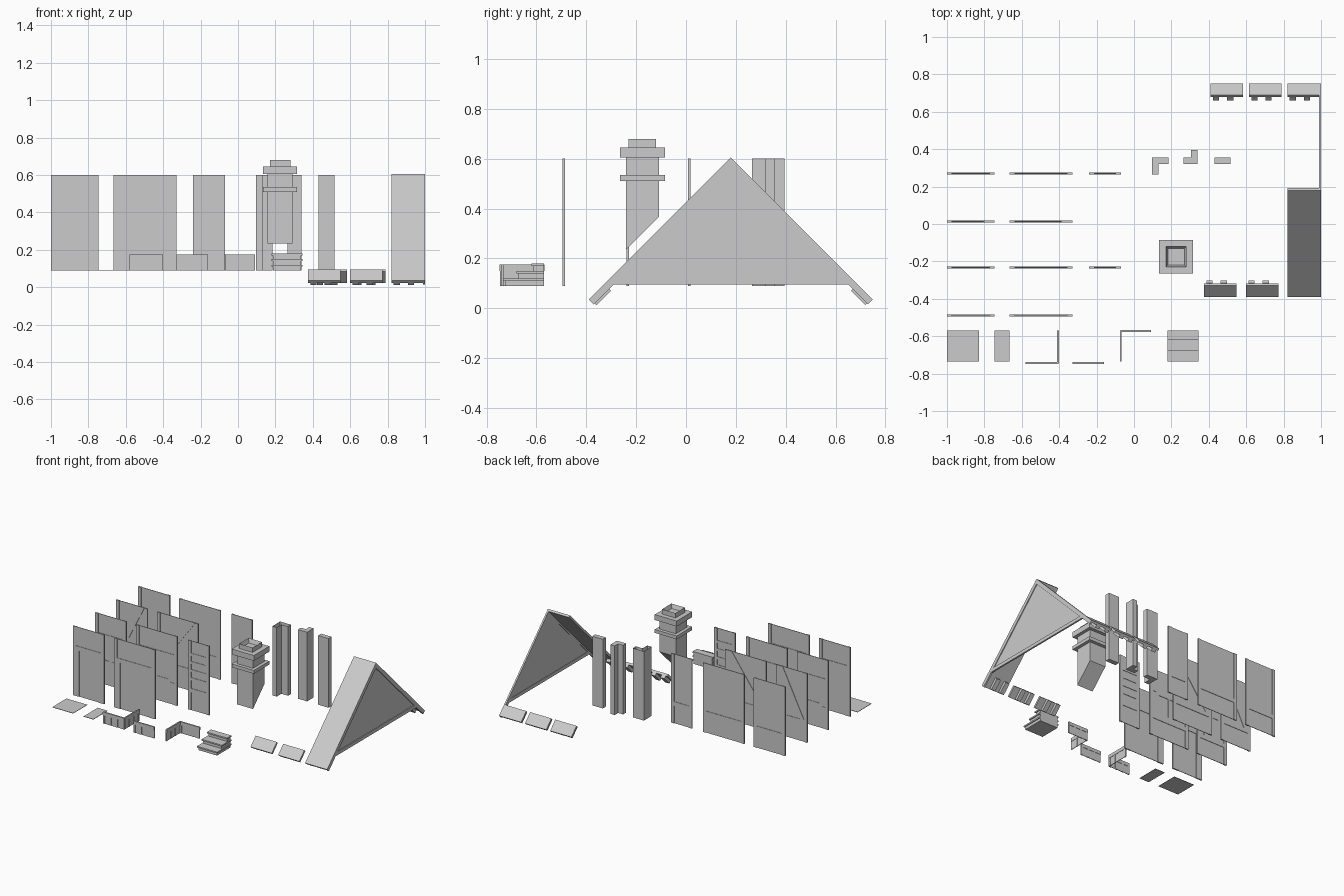
import bpy, bmesh, math
from mathutils import Matrix, Vector

old = bpy.data.objects.get("Cube")
if old:
    bpy.data.objects.remove(old)

grey = bpy.data.materials.new("plain grey")
grey.use_nodes = True
tone = (0.6, 0.6, 0.6, 1)
grey.diffuse_color = tone
grey.node_tree.nodes["Principled BSDF"].inputs["Base Color"].default_value = tone


def finish(bm, name):
    bmesh.ops.recalc_face_normals(bm, faces=bm.faces)
    mesh = bpy.data.meshes.new(name)
    bm.to_mesh(mesh)
    bm.free()
    mesh.materials.append(grey)
    ob = bpy.data.objects.new(name, mesh)
    bpy.context.collection.objects.link(ob)
    return ob


def box(bm, x, y, z):
    """Add a box from (low, high) ranges."""
    size = [b - a for a, b in (x, y, z)]
    mid = [(a + b) / 2 for a, b in (x, y, z)]
    m = Matrix.Translation(mid) @ Matrix.Diagonal((*size, 1))
    return bmesh.ops.create_cube(bm, size=1, matrix=m)["verts"]


def prism(bm, points, depth, place, cap_end=True):
    """Extrude an outline; place(u, v, w) maps it into the scene."""
    a = [bm.verts.new(place(u, v, depth[0])) for u, v in points]
    b = [bm.verts.new(place(u, v, depth[1])) for u, v in points]
    n = len(points)
    for i in range(n):
        j = (i + 1) % n
        bm.faces.new((a[i], a[j], b[j], b[i]))
    bm.faces.new(a[::-1])
    if cap_end:
        bm.faces.new(b)


def along_x(u, v, w):
    return (w, u, v)


def along_z(u, v, w):
    return (u, v, w)


FLOOR, TOP = 0.09, 0.6
SILL, HEAD = (0.22, 0.25), (0.43, 0.46)
POST = 0.025


# Timber framed wall panels
def wall(name, x0, x1, y, style):
    bm = bmesh.new()
    panel, trim = (y - 0.002, y + 0.002), (y - 0.005, y + 0.005)
    box(bm, (x0, x1), panel, (FLOOR, TOP))
    box(bm, (x0, x0 + POST), trim, (FLOOR, TOP))
    box(bm, (x1 - POST, x1), trim, (FLOOR, TOP))
    a, b = x0 + POST, x1 - POST
    if style == "door":
        box(bm, (a, b), trim, HEAD)
        box(bm, (a, a + POST), trim, (FLOOR, HEAD[0]))
        box(bm, (b - POST, b), trim, (FLOOR, HEAD[0]))
    else:
        box(bm, (a, b), trim, SILL)
    if style == "window":
        box(bm, (a, b), trim, HEAD)
        c, d, mid = a + 0.03, b - 0.03, (a + b) / 2
        for s in (c, d - 0.02):
            box(bm, (s, s + 0.02), trim, (SILL[1], HEAD[0]))
        for z in (SILL[1], HEAD[0] - 0.02):
            box(bm, (c + 0.02, d - 0.02), trim, (z, z + 0.02))
        box(bm, (mid - 0.006, mid + 0.006), trim, (SILL[1] + 0.02, HEAD[0] - 0.02))
    if style == "brace":
        lo, hi, w = SILL[1], TOP, 0.03
        prism(bm, [(a, lo), (a + w, lo), (b, hi), (b - w, hi)], trim,
              lambda u, v, t: (u, t, v))
    if style == "slats":
        for z in (0.31, 0.37, 0.43, 0.49):
            box(bm, (a, b), trim, (z, z + 0.02))
    finish(bm, name)


columns = {"short": (-1, -0.745), "long": (-0.665, -0.33), "narrow": (-0.24, -0.07)}
rows = [("plain", 0.27), ("brace", 0.013), ("window", -0.233), ("door", -0.49)]
for style, y in rows:
    for width, (x0, x1) in columns.items():
        if width == "narrow":
            if style in ("plain", "window"):
                wall(f"narrow_wall_{style}", x0, x1, y,
                     "slats" if style == "window" else "plain")
        else:
            wall(f"{width}_wall_{style}", x0, x1, y, style)

# Corner and straight pillars
inner = [(0.095, 0.265), (0.13, 0.265), (0.13, 0.32), (0.185, 0.32),
         (0.185, 0.355), (0.095, 0.355)]
outer = [(0.265, 0.32), (0.34, 0.32), (0.34, 0.395), (0.305, 0.395),
         (0.305, 0.355), (0.265, 0.355)]
straight = [(0.43, 0.32), (0.515, 0.32), (0.515, 0.355), (0.43, 0.355)]
for name, shape in (("inner", inner), ("outer", outer), ("straight", straight)):
    bm = bmesh.new()
    prism(bm, shape, (FLOOR, TOP), along_z, cap_end=name != "inner")
    finish(bm, name + "_pillar")

# Floor plates
for name, x in (("wide_floor", (-1, -0.83)), ("narrow_floor", (-0.745, -0.665))):
    bm = bmesh.new()
    box(bm, x, (-0.735, -0.57), (FLOOR, FLOOR + 0.003))
    finish(bm, name)


# Porch railings
def railing(name, runs):
    bm = bmesh.new()
    for axis, a, b, c in runs:
        def part(lo, hi, half, z):
            r, t = (lo, hi), (c - half, c + half)
            box(bm, *((r, t) if axis == "x" else (t, r)), z)
        part(a, b, 0.002, (FLOOR, 0.15))
        part(a, b, 0.005, (0.15, 0.175))
        for i in range(4):
            s = a + (b - a - 0.015) * i / 3
            part(s, s + 0.015, 0.004, (FLOOR, 0.15))
    finish(bm, name)


railing("left_corner_railing", [("x", -0.58, -0.405, -0.743), ("y", -0.743, -0.57, -0.407)])
railing("straight_railing", [("x", -0.33, -0.16, -0.743)])
railing("right_corner_railing", [("y", -0.735, -0.57, -0.071), ("x", -0.071, 0.09, -0.573)])

# Steps with overhanging treads
bm = bmesh.new()
for i, front in enumerate((-0.735, -0.68, -0.62)):
    z = FLOOR + 0.03 * i
    box(bm, (0.187, 0.338), (front + 0.008, -0.57), (z, z + 0.02))
    box(bm, (0.18, 0.345), (front, -0.57), (z + 0.02, z + 0.03))
finish(bm, "porch_steps")

# Chimney, hollow at the top and cut to the roof pitch below
bm = bmesh.new()
cx, cy = 0.225, -0.175


def chimney_block(half, z0, z1):
    return box(bm, (cx - half, cx + half), (cy - half, cy + half), (z0, z1))


for v in chimney_block(0.066, 0.235, 0.61):
    if v.co.z < 0.3 and v.co.y > cy:
        v.co.z += 0.132
chimney_block(0.09, 0.51, 0.535)
chimney_block(0.09, 0.605, 0.645)
chimney_block(0.055, 0.64, 0.68)
bm.faces.ensure_lookup_table()
rim = max(bm.faces, key=lambda f: f.calc_center_median().z)
bmesh.ops.inset_region(bm, faces=[rim], thickness=0.016)
bmesh.ops.translate(bm, verts=rim.verts, vec=(0, 0, -0.03))
finish(bm, "chimney")

# Roof: everything follows one 45 degree pitch
RIDGE_Y, RIDGE_Z = 0.18, 0.605


def pitched(bm, side, x, reach, depth):
    """Slab on one roof side, from reach[0] to reach[1] out from the ridge."""
    r = math.sqrt(0.5)
    pts = []
    for run, d in ((reach[0], depth[0]), (reach[1], depth[0]),
                   (reach[1], depth[1]), (reach[0], depth[1])):
        pts.append((RIDGE_Y + side * (run - d * r), RIDGE_Z - run - d * r))
    prism(bm, pts, x, along_x)


def eave(name, side, x0, x1, slab=True):
    bm = bmesh.new()
    if slab:
        pitched(bm, side, (x0, x1), (0.51, 0.57), (0, 0.016))
    for s in (0.012, 0.088):
        pitched(bm, side, (x0 + s, x0 + s + 0.033), (0.508, 0.566), (0.016, 0.038))
    finish(bm, name)


for i, x in enumerate((0.41, 0.615, 0.82)):
    eave(f"rear_eave_{i + 1}", 1, x, x + 0.173)
for i, x in enumerate((0.375, 0.6)):
    eave(f"front_eave_{i + 1}", -1, x, x + 0.173)
eave("roof_rafter_tails", -1, 0.82, 0.993, slab=False)

bm = bmesh.new()
pitched(bm, -1, (0.82, 0.993), (0, 0.57), (0, 0.016))
finish(bm, "roof_slope")

# Gable wall with rake boards and base beam
bm = bmesh.new()
prism(bm, [(-0.31, 0.097), (RIDGE_Y, 0.59), (0.67, 0.097)], (0.991, 0.994), along_x)
finish(bm, "gable_panel")
bm = bmesh.new()
for side in (-1, 1):
    pitched(bm, side, (0.988, 1), (0, 0.57), (0, 0.028))
box(bm, (0.988, 1), (-0.3, 0.66), (0.095, 0.12))
finish(bm, "gable_trim")
